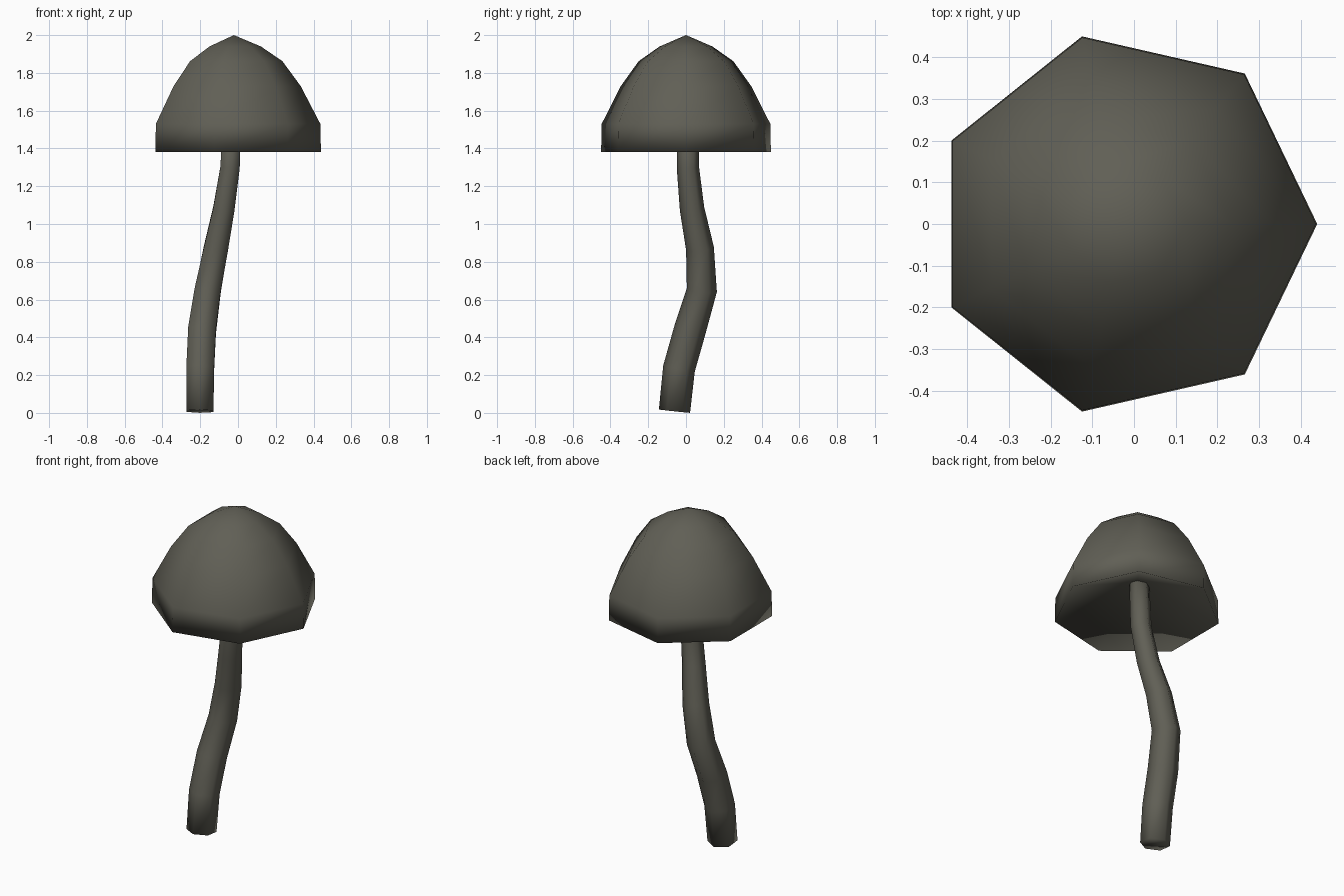
import bpy, bmesh, math
from mathutils import Vector

if "Cube" in bpy.data.objects:
    bpy.data.objects.remove(bpy.data.objects["Cube"])

mat = bpy.data.materials.new("dark olive grey")
mat.diffuse_color = (0.118, 0.115, 0.092, 1)
mat.use_nodes = True
mat.node_tree.nodes["Principled BSDF"].inputs["Base Color"].default_value = mat.diffuse_color


def finish(name, bm):
    bmesh.ops.recalc_face_normals(bm, faces=bm.faces)
    for f in bm.faces:
        f.smooth = True
    mesh = bpy.data.meshes.new(name)
    bm.to_mesh(mesh)
    bm.free()
    mesh.materials.append(mat)
    bpy.context.collection.objects.link(bpy.data.objects.new(name, mesh))


def bridge(bm, a, b):
    n = len(a)
    for i in range(n):
        j = (i + 1) % n
        bm.faces.new((a[i], a[j], b[j], b[i]))


def fan(bm, ring, tip):
    v = bm.verts.new(tip)
    for i in range(len(ring)):
        bm.faces.new((ring[i], ring[(i + 1) % len(ring)], v))


# Cap: seven-sided dome with a short skirt and a hollowed underside
CX = -0.022
bm = bmesh.new()
rings = []
for r, z in [(0.461, 1.38), (0.458, 1.53), (0.354, 1.73), (0.257, 1.862), (0.143, 1.94)]:
    rings.append([bm.verts.new((CX + r * math.cos(math.tau * i / 7),
                                r * math.sin(math.tau * i / 7), z)) for i in range(7)])
for a, b in zip(rings, rings[1:]):
    bridge(bm, a, b)
fan(bm, rings[-1], (CX, 0, 2.0))
fan(bm, rings[0], (CX, 0, 1.58))
finish("mushroom_cap", bm)

# Stem: six-sided tube swept along a bent path (x, y, z, radius)
path = [(-0.202, -0.061, 0.009, 0.083), (-0.2, -0.037, 0.235, 0.085),
        (-0.19, 0.021, 0.44, 0.085), (-0.16, 0.084, 0.65, 0.080),
        (-0.117, 0.074, 0.87, 0.074), (-0.075, 0.032, 1.08, 0.065),
        (-0.042, 0.01, 1.3, 0.059), (-0.03, 0.008, 1.6, 0.056)]
pts = [Vector(p[:3]) for p in path]
bm = bmesh.new()
rings = []
for k, p in enumerate(pts):
    t = (pts[min(k + 1, len(pts) - 1)] - pts[max(k - 1, 0)]).normalized()
    u = t.cross(Vector((-1, 0, 0))).normalized()
    u = u if u.y > 0 else -u
    w = t.cross(u)
    r = path[k][3]
    rings.append([bm.verts.new(p + r * (u * math.cos(math.tau * i / 6)
                                        + w * math.sin(math.tau * i / 6))) for i in range(6)])
for a, b in zip(rings, rings[1:]):
    bridge(bm, a, b)
bm.faces.new(rings[0])
bm.faces.new(rings[-1])
finish("mushroom_stem", bm)
